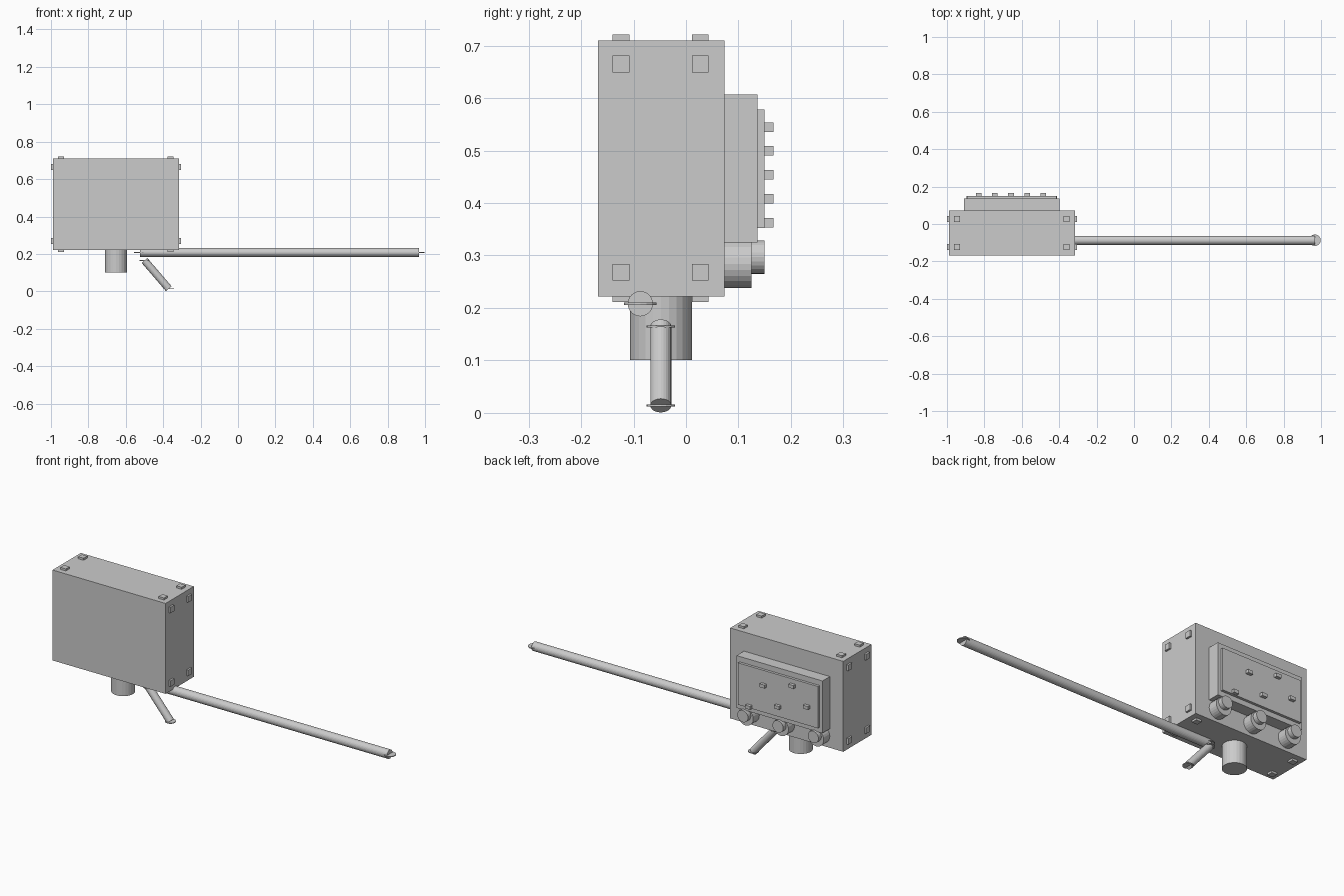
import bpy
from mathutils import Vector

cube = bpy.data.objects.get("Cube")
if cube:
    bpy.data.objects.remove(cube, do_unlink=True)

grey = bpy.data.materials.new("light grey")
grey.use_nodes = True
grey.diffuse_color = (0.6, 0.6, 0.6, 1)
grey.node_tree.nodes["Principled BSDF"].inputs["Base Color"].default_value = (0.6, 0.6, 0.6, 1)


def box(name, lo, hi):
    lo, hi = Vector(lo), Vector(hi)
    bpy.ops.mesh.primitive_cube_add(size=1, location=(lo + hi) / 2)
    ob = bpy.context.object
    ob.name = name
    ob.scale = hi - lo
    ob.data.materials.append(grey)
    return ob


def block(name, centre, size):
    c, h = Vector(centre), Vector(size) / 2
    return box(name, c - h, c + h)


def rod(name, start, end, radius, sides=24):
    a, b = Vector(start), Vector(end)
    bpy.ops.mesh.primitive_cylinder_add(vertices=sides, radius=radius,
                                        depth=(b - a).length, location=(a + b) / 2)
    ob = bpy.context.object
    ob.name = name
    ob.rotation_euler = (b - a).to_track_quat('Z', 'Y').to_euler()
    ob.data.materials.append(grey)
    return ob


def disc(name, centre, radius):
    c, t = Vector(centre), Vector((0, 0, 0.002))
    return rod(name, c - t, c + t, radius, 16)


# Main case
X0, X1, Z0, Z1 = -0.99, -0.315, 0.222, 0.71
box("case", (X0, -0.168, Z0), (X1, 0.073, Z1))

# Corner pads on the top, bottom and both sides
for y in (-0.124, 0.027):
    for x in (-0.946, -0.36):
        for z in (Z0, Z1):
            block("case_pad", (x, y, z), (0.032, 0.032, 0.022))
    for z in (0.268, 0.665):
        for x in (X0, X1):
            block("side_pad", (x, y, z), (0.02, 0.032, 0.032))

# Control panel on the back
box("panel", (-0.91, 0.07, 0.325), (-0.397, 0.136, 0.607))
box("panel_plate", (-0.893, 0.13, 0.352), (-0.415, 0.15, 0.578))
for i, z in enumerate((0.454, 0.544, 0.408, 0.5, 0.362)):
    block("button", (-0.83 + i * 0.0862, 0.157, z), (0.03, 0.02, 0.018))

# Stepped knobs below the panel
for x in (-0.864, -0.6535, -0.443):
    rod("knob_base", (x, 0.07, 0.284), (x, 0.125, 0.284), 0.046)
    rod("knob_cap", (x, 0.12, 0.297), (x, 0.15, 0.297), 0.032)

# Mounting post underneath
rod("post", (-0.652, -0.048, 0.101), (-0.652, -0.048, 0.23), 0.059)

# Long boom and short strut, each with thin end discs
boom = ((-0.525, -0.087, 0.208), (0.967, -0.087, 0.208))
strut = ((-0.5, -0.048, 0.165), (-0.37, -0.048, 0.014))
rod("boom", *boom, 0.024)
rod("strut", *strut, 0.02)
for p in boom:
    disc("boom_end_disc", p, 0.031)
for p in strut:
    disc("strut_end_disc", p, 0.027)
